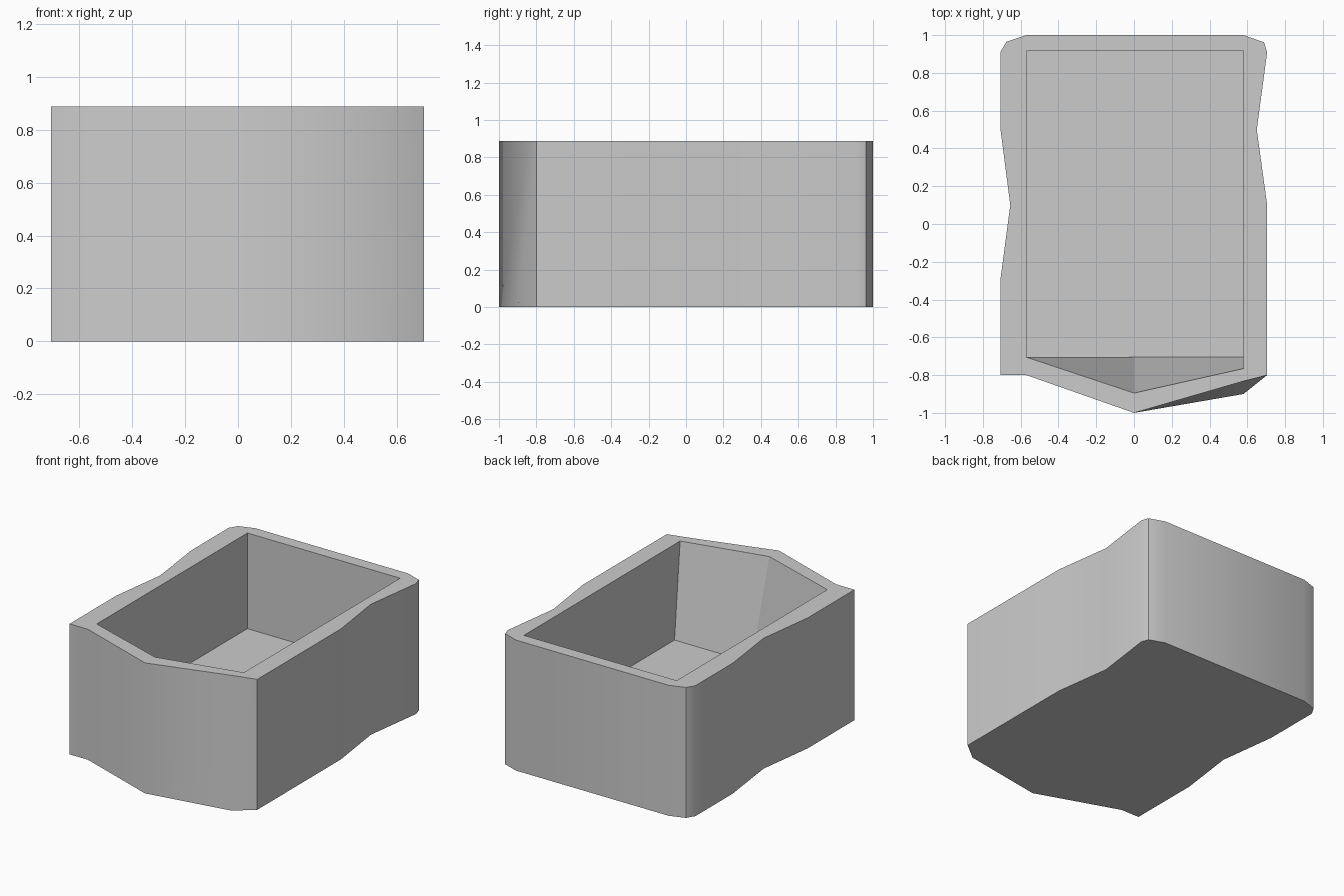
import bpy, bmesh, math

if "Cube" in bpy.data.objects:
    bpy.data.objects.remove(bpy.data.objects["Cube"])

HEIGHT, FLOOR = 0.888, 0.237

# outer outline at ground level, counter-clockwise from the front tip
outer_base = [(0, -1), (0.58, -0.9), (0.705, -0.8), (0.705, 0.1), (0.65, 0.5),
              (0.705, 0.91), (0.688, 0.962), (0.58, 1), (-0.57, 1),
              (-0.675, 0.965), (-0.708, 0.91), (-0.708, 0.51), (-0.655, 0.1),
              (-0.708, -0.3), (-0.708, -0.8), (-0.57, -0.8)]
# the front right corner is pulled in towards the rim
outer_top = list(outer_base)
outer_top[1] = (0.58, -0.832)

# cavity outline: pointed at the rim, rectangular at the floor
cavity_top = [(0, -0.895), (0.58, -0.765), (0.58, 0.915), (-0.57, 0.915), (-0.57, -0.705)]
cavity_floor = [(x, max(y, -0.705)) for x, y in cavity_top]

bm = bmesh.new()


def loop(points, z):
    return [bm.verts.new((x, y, z)) for x, y in points]


def walls(a, b, smooth):
    n = len(a)
    for i in range(n):
        j = (i + 1) % n
        face = bm.faces.new((a[i], a[j], b[j], b[i]))
        face.smooth = smooth


def ring_edges(verts):
    return [bm.edges.get((verts[i - 1], verts[i])) for i in range(len(verts))]


base, top = loop(outer_base, 0), loop(outer_top, HEIGHT)
rim, floor = loop(cavity_top, HEIGHT), loop(cavity_floor, FLOOR)

# outside walls, cavity walls, underside and cavity floor
walls(base, top, True)
walls(rim, floor, False)
bm.faces.new(base[::-1])
bm.faces.new(floor)

# flat rim between the two outlines
bmesh.ops.triangle_fill(bm, use_beauty=True, edges=ring_edges(top) + ring_edges(rim),
                        normal=(0, 0, 1))
bmesh.ops.recalc_face_normals(bm, faces=bm.faces[:])

# keep hard corners crisp
for e in bm.edges:
    e.smooth = e.calc_face_angle(0) < math.radians(35)

mesh = bpy.data.meshes.new("open_box")
bm.to_mesh(mesh)
bm.free()
bpy.context.collection.objects.link(bpy.data.objects.new("open_box", mesh))
